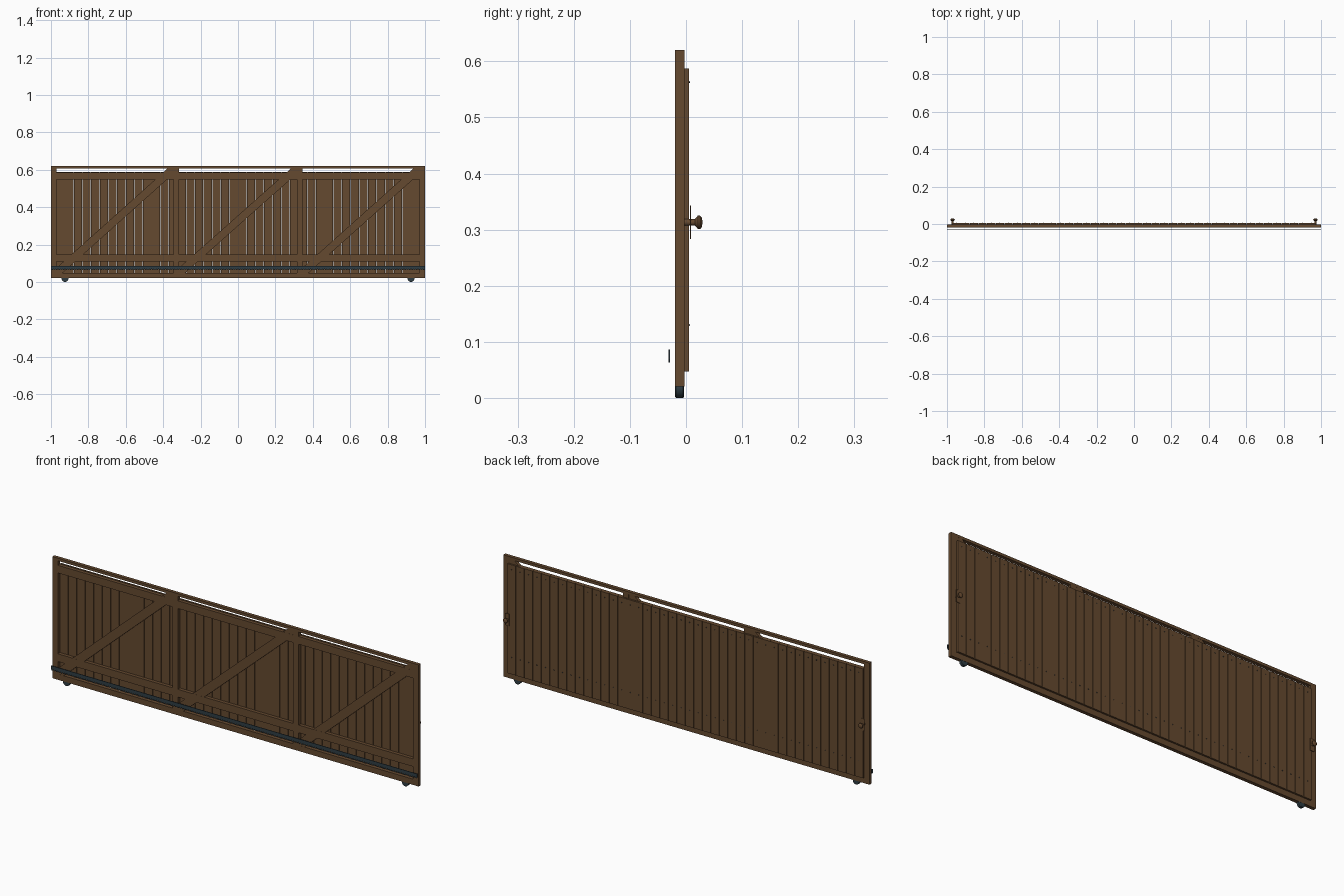
import bpy, bmesh, math
from mathutils import Matrix, Vector

if "Cube" in bpy.data.objects:
    bpy.data.objects.remove(bpy.data.objects["Cube"])


def material(name, rgb):
    m = bpy.data.materials.new(name)
    m.diffuse_color = (*rgb, 1)
    m.use_nodes = True
    m.node_tree.nodes["Principled BSDF"].inputs["Base Color"].default_value = m.diffuse_color
    return m


BROWN = material("brown paint", (0.130, 0.067, 0.029))
SLATE = material("dark slate steel", (0.028, 0.047, 0.058))


def finish(name, bm, mat, smooth=False):
    bmesh.ops.recalc_face_normals(bm, faces=bm.faces)
    mesh = bpy.data.meshes.new(name)
    bm.to_mesh(mesh)
    bm.free()
    mesh.materials.append(mat)
    ob = bpy.data.objects.new(name, mesh)
    bpy.context.collection.objects.link(ob)
    if smooth:
        bpy.ops.object.select_all(action='DESELECT')
        ob.select_set(True)
        bpy.context.view_layer.objects.active = ob
        bpy.ops.object.shade_smooth_by_angle(angle=math.radians(35))
    return ob


def add_box(bm, x0, x1, y0, y1, z0, z1):
    size = Matrix.Diagonal((x1 - x0, y1 - y0, z1 - z0, 1))
    centre = Vector(((x0 + x1) / 2, (y0 + y1) / 2, (z0 + z1) / 2))
    bmesh.ops.create_cube(bm, size=1, matrix=Matrix.Translation(centre) @ size)


def box(name, *dims, mat=BROWN):
    bm = bmesh.new()
    add_box(bm, *dims)
    return finish(name, bm, mat)


def add_prism(bm, outline, y0, y1):
    face = bm.faces.new([bm.verts.new((x, y0, z)) for x, z in outline])
    out = bmesh.ops.extrude_face_region(bm, geom=[face])
    moved = [v for v in out["geom"] if isinstance(v, bmesh.types.BMVert)]
    bmesh.ops.translate(bm, verts=moved, vec=(0, y1 - y0, 0))


def add_lathe(bm, x, z, profile, n=20):
    """Solid turned around the y axis from (y, radius) points."""
    rings = [[bm.verts.new((x + r * math.cos(2 * math.pi * i / n), y,
                            z + r * math.sin(2 * math.pi * i / n)))
              for i in range(n)] for y, r in profile]
    for a, b in zip(rings, rings[1:]):
        for i in range(n):
            j = (i + 1) % n
            bm.faces.new((a[i], a[j], b[j], b[i]))
    bm.faces.new(rings[0])
    bm.faces.new(rings[-1])


FRONT, BACK = -0.02, -0.003          # depth of the frame
BOTTOM, TOP = 0.02, 0.62
INNER = 0.97                         # inside face of the end posts
POST = 0.33                          # centre of the middle posts
HALF = 0.015

# Outer frame
for side, label in ((-1, "left"), (1, "right")):
    a, b = sorted((side * INNER, side))
    box(label + "_end_post", a, b, FRONT, BACK, BOTTOM, TOP)
    box(label + "_middle_post", side * POST - HALF, side * POST + HALF,
        FRONT, BACK, 0.048, 0.607)
box("top_rail", -INNER, INNER, FRONT, BACK, 0.607, TOP)
box("bottom_rail", -INNER, INNER, FRONT, BACK, BOTTOM, 0.048)

# Rails and corner-to-corner brace in each bay
bays = [(-INNER, -POST - HALF), (-POST + HALF, POST - HALF), (POST + HALF, INNER)]
rails, braces = bmesh.new(), bmesh.new()
for x0, x1 in bays:
    for z0, z1 in ((0.11, 0.148), (0.547, 0.585)):
        add_box(rails, x0, x1, FRONT, BACK, z0, z1)
    z0, z1 = 0.048, 0.607
    t = math.atan2(z1 - z0, x1 - x0)
    a, b = 0.021 / math.sin(t), 0.021 / math.cos(t)
    add_prism(braces, [(x0, z0), (x0 + a, z0), (x1, z1 - b),
                       (x1, z1), (x1 - a, z1), (x0, z0 + b)],
              FRONT + 0.0004, BACK - 0.0004)
finish("bay_rails", rails, BROWN)
finish("diagonal_braces", braces, BROWN)

# Vertical boards on the back, with a nail near each end
COUNT, PITCH, GAP = 42, 0.04625, 0.0024
boards, nails = bmesh.new(), bmesh.new()
for i in range(COUNT):
    x = (i - (COUNT - 1) / 2) * PITCH
    add_box(boards, x - (PITCH - GAP) / 2, x + (PITCH - GAP) / 2,
            BACK, 0.0055, 0.047, 0.587)
    for z in (0.13, 0.563):
        add_lathe(nails, x, z, [(0.005, 0.002), (0.006, 0.002), (0.007, 0.001)], 8)
finish("back_boards", boards, BROWN)
finish("nails", nails, SLATE)

# Knobs with their plates, and the rollers, mirrored left and right
for side, label in ((-1, "left"), (1, "right")):
    x, z = side * 0.97, 0.313
    box(label + "_knob_plate", x - 0.011, x + 0.011, 0.007, 0.009, 0.283, 0.343)
    bm = bmesh.new()
    add_lathe(bm, x, z, [(BACK, 0.006), (0.016, 0.006), (0.019, 0.009),
                         (0.021, 0.012), (0.025, 0.012), (0.028, 0.009), (0.029, 0.004)])
    finish(label + "_knob", bm, BROWN, True)
    bm = bmesh.new()
    add_lathe(bm, side * 0.925, 0.018, [(FRONT + 0.0006, 0.016), (FRONT + 0.002, 0.018),
                                        (BACK - 0.002, 0.018), (BACK - 0.0006, 0.016)], 24)
    finish(label + "_roller", bm, SLATE, True)

# Toothed drive rack in front of the lower rail
rack = bmesh.new()
add_box(rack, -1, 1, -0.031, -0.0285, 0.069, 0.086)
TEETH = 160
step = 2 / TEETH
for i in range(TEETH):
    x = -1 + (i + 0.5) * step
    add_prism(rack, [(x - 0.42 * step, 0.069), (x + 0.42 * step, 0.069),
                     (x + 0.18 * step, 0.063), (x - 0.18 * step, 0.063)], -0.031, -0.0285)
finish("drive_rack", rack, SLATE)
